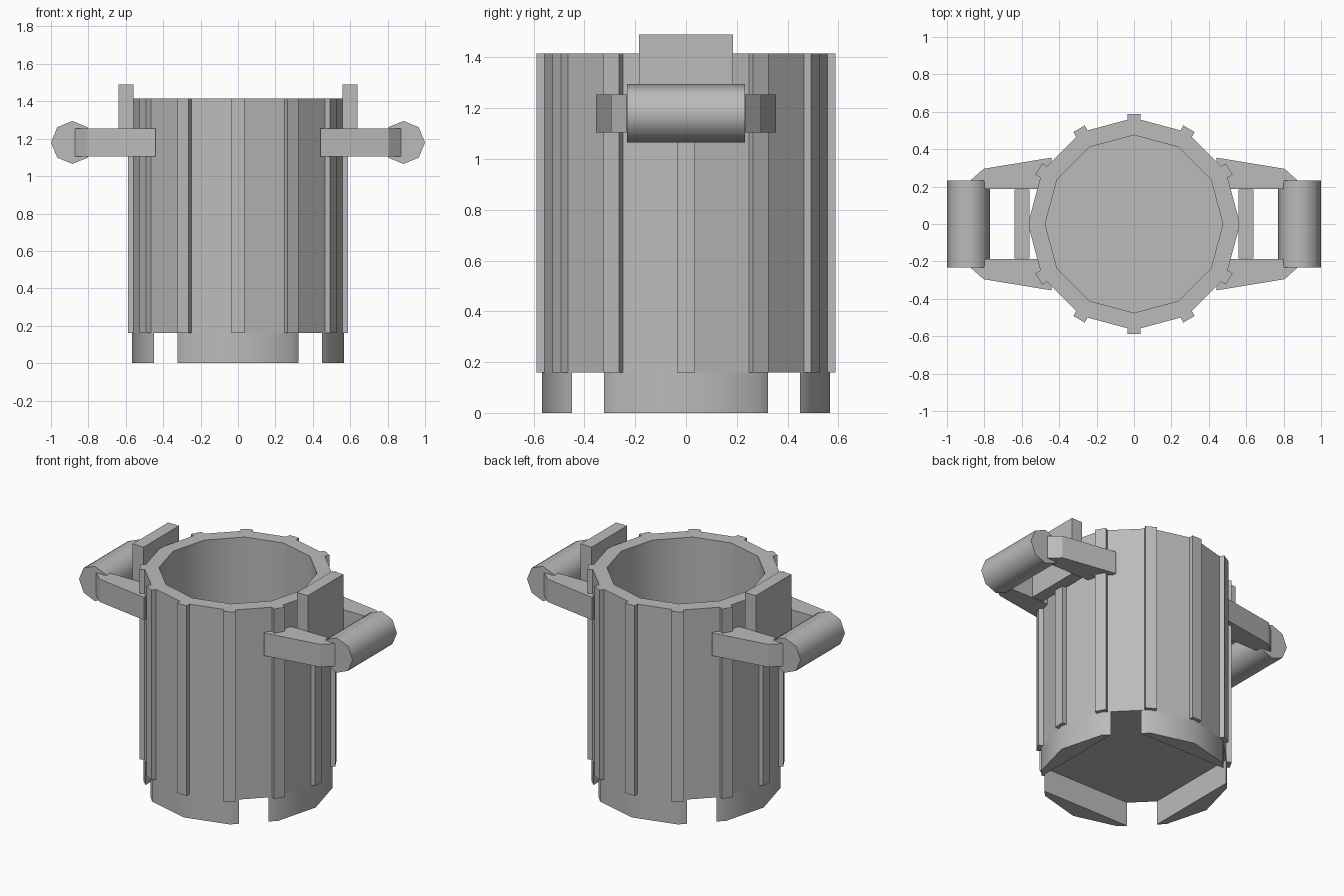
import bpy, bmesh
from math import sin, cos, tau

cube = bpy.data.objects.get("Cube")
if cube:
    bpy.data.objects.remove(cube, do_unlink=True)

grey = bpy.data.materials.new("plain grey")
grey.use_nodes = True
grey.diffuse_color = (0.5, 0.5, 0.5, 1)
grey.node_tree.nodes["Principled BSDF"].inputs["Base Color"].default_value = (0.5, 0.5, 0.5, 1)

R, R_IN, SIDES = 0.567, 0.475, 12
BASE, TOP, FLOOR = 0.16, 1.415, 0.22


def finish(name, bm, smooth=lambda f: False):
    bmesh.ops.recalc_face_normals(bm, faces=bm.faces)
    for f in bm.faces:
        f.smooth = smooth(f)
    mesh = bpy.data.meshes.new(name)
    bm.to_mesh(mesh)
    bm.free()
    mesh.materials.append(grey)
    obj = bpy.data.objects.new(name, mesh)
    bpy.context.collection.objects.link(obj)
    return obj


def ring(bm, r, z):
    return [bm.verts.new((r * cos(tau * i / SIDES), r * sin(tau * i / SIDES), z))
            for i in range(SIDES)]


def prism(name, outline, lift, to_3d, smooth=lambda f: False):
    """Extrude a flat outline; to_3d places each point in space."""
    bm = bmesh.new()
    face = bm.faces.new([bm.verts.new(to_3d(p)) for p in outline])
    new = bmesh.ops.extrude_face_region(bm, geom=[face])["geom"]
    bmesh.ops.translate(bm, vec=lift, verts=[g for g in new if isinstance(g, bmesh.types.BMVert)])
    return finish(name, bm, smooth)


# Hollow twelve-sided body with a floor
bm = bmesh.new()
rings = [ring(bm, R, BASE), ring(bm, R, TOP), ring(bm, R_IN, TOP), ring(bm, R_IN, FLOOR)]
for a, b in zip(rings, rings[1:]):
    for i in range(SIDES):
        j = (i + 1) % SIDES
        bm.faces.new((a[i], a[j], b[j], b[i]))
bm.faces.new(rings[0])
bm.faces.new(rings[-1])
finish("body", bm, lambda f: len(f.verts) == 4 and abs(f.normal.z) < 0.1
       and f.calc_center_median().xy.length < 0.5)

# Narrow ribs over each corner of the body
for i in range(SIDES):
    a = tau * i / SIDES
    c, s = cos(a), sin(a)
    prism("rib_%d" % i, [(0.53, -0.035), (0.588, -0.035), (0.588, 0.035), (0.53, 0.035)],
          (0, 0, TOP - BASE), lambda p: (p[0] * c - p[1] * s, p[0] * s + p[1] * c, BASE))

# Four feet, each a slice of the body outline
h, k = R * cos(tau / 12), R * sin(tau / 12)
foot = [(0.45, -0.323), (h, -k), (R, 0), (h, k), (0.45, 0.323)]
for name, c, s in (("left", 1, 0), ("back", 0, 1), ("right", -1, 0), ("front", 0, -1)):
    prism(name + "_foot", foot, (0, 0, BASE),
          lambda p: (p[0] * c - p[1] * s, p[0] * s + p[1] * c, 0),
          lambda f: abs(f.normal.z) < 0.1 and f.calc_center_median().xy.length > 0.46)

# Side handles: two arms, a grip bar and an upright plate
arm = [(0.44, 0.355), (0.805, 0.295), (0.872, 0.235), (0.872, 0.228), (0.8, 0.228),
       (0.8, 0.188), (0.5, 0.188), (0.44, 0.3)]
grip = [(0.885 + 0.115 * cos(tau * i / 8), 1.18 + 0.115 * sin(tau * i / 8)) for i in range(8)]
plate = [(0.56, -0.185), (0.64, -0.185), (0.64, 0.185), (0.56, 0.185)]
for side, sx in (("left", 1), ("right", -1)):
    for end, sy in (("front", -1), ("back", 1)):
        prism(f"{side}_{end}_arm", arm, (0, 0, 0.15), lambda p: (sx * p[0], sy * p[1], 1.105))
    prism(side + "_grip", grip, (0, 0.464, 0), lambda p: (sx * p[0], -0.232, p[1]),
          lambda f: abs(f.normal.y) < 0.1)
    prism(side + "_plate", plate, (0, 0, 0.385), lambda p: (sx * p[0], p[1], 1.105))
